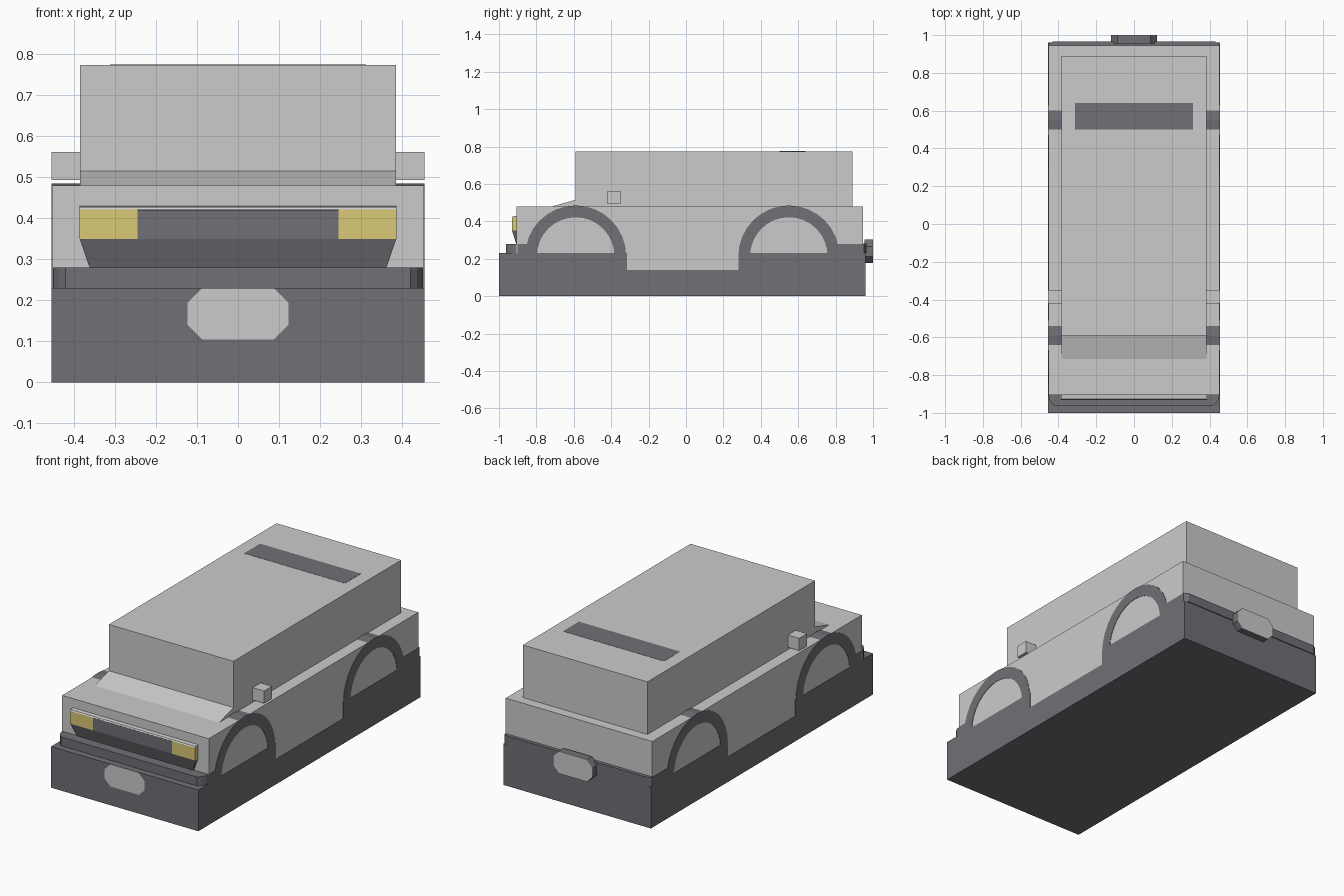
import bpy, bmesh
from math import sin, cos, pi

if "Cube" in bpy.data.objects:
    bpy.data.objects.remove(bpy.data.objects["Cube"])


def material(name, rgb):
    m = bpy.data.materials.new(name)
    m.diffuse_color = (*rgb, 1)
    m.use_nodes = True
    m.node_tree.nodes["Principled BSDF"].inputs["Base Color"].default_value = m.diffuse_color
    return m


DARK = material("dark_trim", (0.16, 0.16, 0.18))
YELLOW = material("lamp_yellow", (0.7, 0.58, 0.18))


def finish(name, bm, mat=None):
    bmesh.ops.recalc_face_normals(bm, faces=bm.faces[:])
    me = bpy.data.meshes.new(name)
    bm.to_mesh(me)
    bm.free()
    ob = bpy.data.objects.new(name, me)
    bpy.context.collection.objects.link(ob)
    if mat:
        me.materials.append(mat)
    return ob


def prism(name, pts, axis, a, b, mat=None):
    """Extrude a 2D outline along one axis from a to b."""
    bm = bmesh.new()
    rings = []
    for t in (a, b):
        ring = []
        for u, v in pts:
            co = [u, v]
            co.insert(axis, t)
            ring.append(bm.verts.new(co))
        rings.append(ring)
        bm.faces.new(ring)
    n = len(pts)
    for i in range(n):
        j = (i + 1) % n
        bm.faces.new((rings[0][i], rings[0][j], rings[1][j], rings[1][i]))
    return finish(name, bm, mat)


def box(name, x, y, z, mat=None):
    pts = [(y[0], z[0]), (y[1], z[0]), (y[1], z[1]), (y[0], z[1])]
    return prism(name, pts, 0, x[0], x[1], mat)


def loft(name, levels, mat=None):
    """Stack rectangles given as (z, x0, x1, y0, y1)."""
    bm = bmesh.new()
    rings = [[bm.verts.new((x, y, z)) for x, y in
              ((x0, y0), (x1, y0), (x1, y1), (x0, y1))]
             for z, x0, x1, y0, y1 in levels]
    bm.faces.new(rings[0])
    bm.faces.new(rings[-1])
    for p, q in zip(rings, rings[1:]):
        for i in range(4):
            j = (i + 1) % 4
            bm.faces.new((p[i], p[j], q[j], q[i]))
    return finish(name, bm, mat)


W = 0.453     # half width of the body
C = 0.385     # half width of the cabin

# chassis block with the lowered sill between the wheels
prism("chassis", [(-1, 0), (0.96, 0), (0.96, 0.23), (0.28, 0.23), (0.28, 0.14),
                  (-0.315, 0.14), (-0.315, 0.23), (-1, 0.23)],
      0, -0.455, 0.455, DARK)

# lower body, hanging into the sill recess
prism("body", [(-0.905, 0.23), (-0.315, 0.23), (-0.315, 0.14), (0.28, 0.14),
               (0.28, 0.23), (0.945, 0.23), (0.945, 0.48), (-0.905, 0.48)], 0, -W, W)

# cabin, windscreen cowl and roof panel
box("cabin", (-C, C), (-0.59, 0.89), (0.48, 0.774))
prism("cowl", [(-0.715, 0.48), (-0.585, 0.48), (-0.585, 0.517)], 0, -C, C)
box("roof_panel", (-0.312, 0.312), (0.5, 0.64), (0.77, 0.775), DARK)

# wheel arches, side trims and mirrors
for side, s in (("left", -1), ("right", 1)):
    for end, cy in (("front", -0.59), ("rear", 0.55)):
        n = 16
        outer = [(cy + 0.27 * cos(pi * i / n), 0.215 + 0.27 * sin(pi * i / n))
                 for i in range(n + 1)]
        inner = [(cy + 0.207 * cos(pi * i / n), 0.215 + 0.207 * sin(pi * i / n))
                 for i in range(n, -1, -1)]
        prism(f"{end}_arch_{side}", outer + inner, 0, s * C, s * 0.455, DARK)
    box(f"front_side_trim_{side}", (s * C, s * 0.455), (-0.9, -0.84), (0.23, 0.28), DARK)
    box(f"rear_side_trim_{side}", (s * C, s * 0.455), (0.8, 0.95), (0.23, 0.28), DARK)
    box(f"mirror_{side}", (s * C, s * 0.455), (-0.42, -0.35), (0.493, 0.562))
    # headlamp
    loft(f"headlamp_{side}", [(0.35, s * 0.245, s * 0.387, -0.931, -0.9),
                              (0.421, s * 0.245, s * 0.387, -0.931, -0.9)], YELLOW)

# grille, tapering downwards, with a light lip on top
loft("grille", [(0.28, -0.362, 0.362, -0.908, -0.9), (0.35, -0.386, 0.386, -0.93, -0.9),
                (0.42, -0.386, 0.386, -0.93, -0.9)], DARK)
prism("grille_lip", [(-0.931, 0.421), (-0.9, 0.421), (-0.9, 0.43), (-0.927, 0.427)],
      0, -0.387, 0.387)

# bumpers with chamfered corners
prism("front_bumper", [(-0.452, -0.9), (-0.45, -0.925), (-0.437, -0.948), (-0.42, -0.963),
                       (0.42, -0.963), (0.437, -0.948), (0.45, -0.925), (0.452, -0.9)],
      2, 0.23, 0.28, DARK)
prism("rear_bumper", [(-0.455, 0.94), (-0.455, 0.952), (-0.43, 0.965),
                      (0.43, 0.965), (0.455, 0.952), (0.455, 0.94)], 2, 0.23, 0.282, DARK)


# octagonal plates at the front and rear
def octagon(cz, w=0.123, h=0.062, c=0.035):
    q = [(w, h - c), (w - c, h), (c - w, h), (-w, h - c)]
    return [(x, cz + z) for x, z in q] + [(-x, cz - z) for x, z in q]


prism("front_plate", octagon(0.167), 1, -1.001, -0.965)
prism("rear_plate_base", octagon(0.24), 1, 0.955, 0.997, DARK)
prism("rear_plate", octagon(0.24), 1, 0.997, 1.0)
